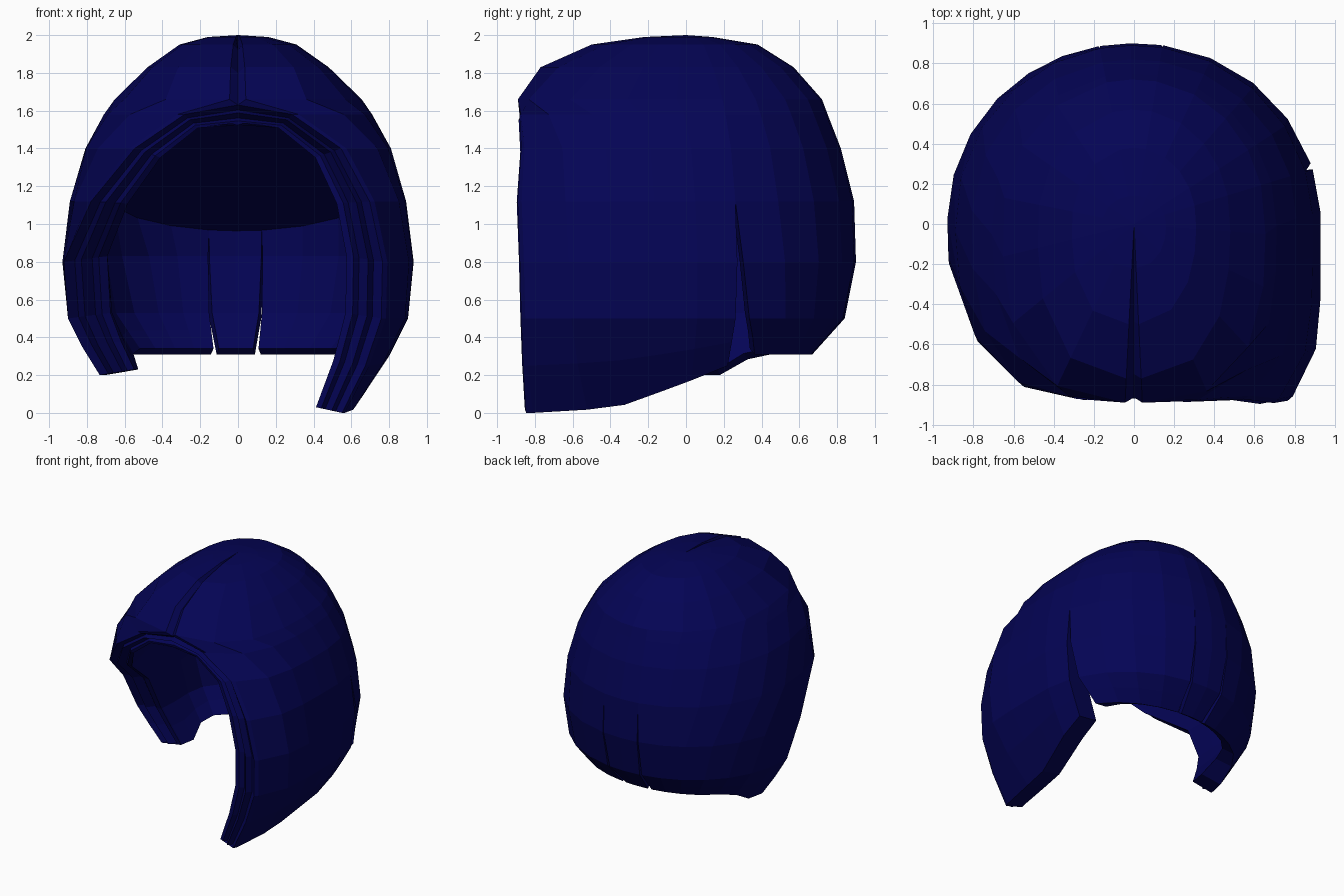
import bpy, bmesh
from math import sin, cos, radians
from mathutils import Vector

if "Cube" in bpy.data.objects:
    bpy.data.objects.remove(bpy.data.objects["Cube"])

# Horizontal rings of the hair: z, half width, front reach, back reach
RINGS = [(2.0, .001, .001, .001), (1.99, .16, .22, .14), (1.95, .31, .5, .38),
         (1.83, .48, .77, .57), (1.66, .655, .89, .72), (1.58, .71, .9, .75),
         (1.4, .81, .95, .82), (1.12, .89, 1.0, .89), (.8, .93, .98, .9),
         (.5, .9, .96, .84), (.3, .8, .96, .66), (0, .6, .97, .5)]
LEVELS = 12
# Angle of the front opening from dead ahead, per level
EDGE_R = [0, 0, 0, 0, 0, 18, 32, 38, 41, 41, 38, 33]
EDGE_L = [0, 0, 0, 0, 0, 18, 34, 53, 78, 87, 90, 93]
# Hem height by angle (0 front, 90 right, 180 back, 270 left)
HEM = [(0, 0), (40, 0), (62, .04), (90, .16), (107, .25), (116, .31), (180, .31),
       (242, .31), (253, .2), (360, .2)]
# Slit width in degrees per level
SLIT = [0] * 8 + [2, 5, 8, 11]


def interp(table, t, col=1):
    pts = sorted(table)
    if t <= pts[0][0]:
        return pts[0][col]
    for a, b in zip(pts, pts[1:]):
        if t <= b[0]:
            k = (t - a[0]) / (b[0] - a[0])
            return a[col] + (b[col] - a[col]) * k
    return pts[-1][col]


def outer(level, ang, groove):
    z = RINGS[level][0]
    if level >= 10:
        z = .5 + (level - 9) / 2 * (interp(HEM, ang) - .5)
    w, f, b = (interp(RINGS, z, c) for c in (1, 2, 3))
    s, c = sin(radians(ang)), cos(radians(ang))
    if c > 0:
        if s > 0:
            n = 2.2 + (2 - z) * 2.1
        else:
            n = 2.7 if z > 1.3 else 2.4
        depth = f
    else:
        n, depth = 2.05, b
    r = ((abs(s) / w) ** n + (abs(c) / depth) ** n) ** (-1 / n)
    if groove:
        r *= .97
        z -= .03
    return Vector((s * r, -c * r, z))


def inner(p):
    # Thick at the sides, thin at the back, flat sloping ceiling
    z = p.z + .03
    if p.z > .8:
        z = min(.83 + (p.z - .8) * .87, 1.53 - .32 * (p.y + .88))
    fx = interp([(.2, .75), (.55, .9)], p.y)
    fy = interp([(0, .97), (.3, .93)], p.y)
    return Vector((p.x * fx, p.y * fy, z))


def strip(bm, a, b):
    for i in range(len(a) - 1):
        bm.faces.new((a[i], a[i + 1], b[i + 1], b[i]))


def rim(bm, out, inn, start, layered):
    # Closes a panel side; the face opening gets layered strands
    rows = [out[start:]]
    if layered:
        for k, dy in ((.25, .035), (.4, -.015), (.65, .035), (.8, 0)):
            rows.append([bm.verts.new(o.co.lerp(i.co, k) + Vector((0, dy, 0)))
                         for o, i in zip(out[start:], inn[start:])])
    rows.append(inn[start:])
    for a, b in zip(rows, rows[1:]):
        strip(bm, a, b)


def panel(bm, first, last, us, front_first=False, front_last=False):
    outs, inns = [], []
    for u in us:
        seam = (front_first and u == 0) or (front_last and u == 1)
        col = [outer(l, first[l] + (last[l] - first[l]) * u, seam and 0 < l < 5)
               for l in range(LEVELS)]
        outs.append([bm.verts.new(p) for p in col])
        inns.append([bm.verts.new(inner(p)) for p in col])
    for grid in (outs, inns):
        for a, b in zip(grid, grid[1:]):
            strip(bm, a, b)
    strip(bm, [c[-1] for c in outs], [c[-1] for c in inns])
    rim(bm, outs[0], inns[0], 4 if front_first else 7, front_first)
    rim(bm, outs[-1], inns[-1], 4 if front_last else 7, front_last)


bm = bmesh.new()
# Right lock, from the parting to the open slit
panel(bm, EDGE_R, [107] * LEVELS, [0, .025, .22, .4, .6, .8, 1], front_first=True)
# Back panels, divided by two narrow slits
panel(bm, [107 + s for s in SLIT], [171 - s * .12 for s in SLIT], [0, .25, .5, .75, 1])
panel(bm, [171 + s * .12 for s in SLIT], [191 - s * .12 for s in SLIT], [0, .5, 1])
# Back left and left lock, swept back from the face
panel(bm, [191 + s * .12 for s in SLIT], [360 - e for e in EDGE_L],
      [0, .13, .26, .4, .55, .7, .85, .983, 1], front_last=True)
bmesh.ops.remove_doubles(bm, verts=bm.verts, dist=.004)
bmesh.ops.recalc_face_normals(bm, faces=bm.faces)

mesh = bpy.data.meshes.new("hair")
bm.to_mesh(mesh)
bm.free()
hair = bpy.data.objects.new("hair", mesh)
bpy.context.collection.objects.link(hair)

mat = bpy.data.materials.new("dark_blue_hair")
mat.diffuse_color = (.0012, .0012, .09, 1)
mat.use_nodes = True
mat.node_tree.nodes["Principled BSDF"].inputs["Base Color"].default_value = mat.diffuse_color
mesh.materials.append(mat)
